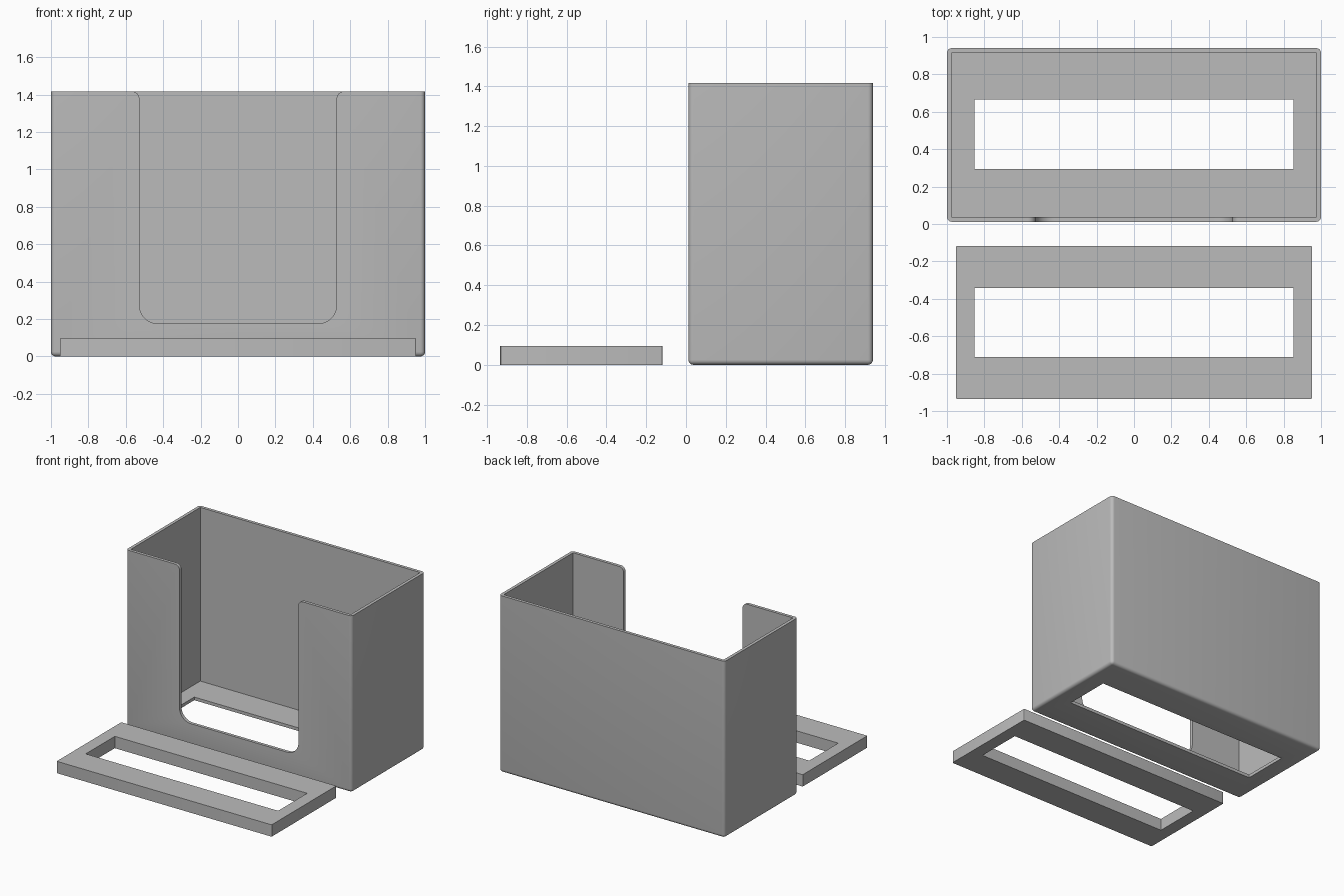
import bpy, bmesh, math

if "Cube" in bpy.data.objects:
    bpy.data.objects.remove(bpy.data.objects["Cube"])

grey = bpy.data.materials.new("grey plastic")
grey.diffuse_color = (0.5, 0.5, 0.5, 1)
grey.use_nodes = True
grey.node_tree.nodes["Principled BSDF"].inputs["Base Color"].default_value = grey.diffuse_color


def finish(name, bm):
    bmesh.ops.recalc_face_normals(bm, faces=bm.faces)
    mesh = bpy.data.meshes.new(name)
    bm.to_mesh(mesh)
    bm.free()
    obj = bpy.data.objects.new(name, mesh)
    bpy.context.collection.objects.link(obj)
    mesh.materials.append(grey)
    return obj


def block(name, lo, hi, radius=0, edge_rule=None, segments=5):
    """Box between two corners, rounding the edges the rule picks."""
    bm = bmesh.new()
    bmesh.ops.create_cube(bm, size=1)
    for v in bm.verts:
        v.co = [lo[i] if v.co[i] < 0 else hi[i] for i in range(3)]
    if radius:
        edges = [e for e in bm.edges if edge_rule(e)]
        bmesh.ops.bevel(bm, geom=edges, offset=radius, segments=segments,
                        profile=0.5, affect='EDGES')
    return finish(name, bm)


def arc(cx, cz, r, a0, a1, n=10):
    return [(cx + r * math.cos(math.radians(a0 + (a1 - a0) * i / n)),
             cz + r * math.sin(math.radians(a0 + (a1 - a0) * i / n)))
            for i in range(n + 1)]


def cut(obj, cutter):
    mod = obj.modifiers.new("cut", 'BOOLEAN')
    mod.operation = 'DIFFERENCE'
    mod.solver = 'EXACT'
    mod.object = cutter
    bpy.context.view_layer.objects.active = obj
    bpy.ops.object.modifier_apply(modifier=mod.name)
    bpy.data.objects.remove(cutter)


def smooth(obj):
    bpy.ops.object.select_all(action='DESELECT')
    obj.select_set(True)
    bpy.context.view_layer.objects.active = obj
    bpy.ops.object.shade_smooth_by_angle(angle=math.radians(30))


H = 1.417        # box height
WALL = 0.025
Y0, Y1 = 0.012, 0.94


def upright(e):
    return abs(e.verts[0].co.z - e.verts[1].co.z) > 0.01


def not_rim(e):
    return min(v.co.z for v in e.verts) < H - 0.01


# open box with rounded corners and bottom edges
box = block("dispenser_box", (-1, Y0, 0), (1, Y1, H), 0.025, not_rim)
cut(box, block("cavity", (-1 + WALL, Y0 + WALL, WALL), (1 - WALL, Y1 - WALL, H + 0.2)))
cut(box, block("floor_slot", (-0.853, 0.295, -0.1), (0.853, 0.665, 0.1)))

# front opening: rounded bottom corners, flared rounded lips at the rim
half = ([(0.567, H + 0.1)] + arc(0.567, H - 0.04, 0.04, 90, 180)
        + arc(0.427, 0.275, 0.1, 0, -90))
profile = half + [(-x, z) for x, z in reversed(half)]
bm = bmesh.new()
face = bm.faces.new([bm.verts.new((x, -0.05, z)) for x, z in profile])
ext = bmesh.ops.extrude_face_region(bm, geom=[face])
for v in ext["geom"]:
    if isinstance(v, bmesh.types.BMVert):
        v.co.y = 0.15
cut(box, finish("front_opening", bm))
smooth(box)

# separate slotted weight plate lying in front
plate = block("slotted_plate", (-0.953, -0.935, 0), (0.953, -0.117, 0.095), 0.008, upright, 3)
cut(plate, block("plate_slot", (-0.853, -0.71, -0.1), (0.853, -0.342, 0.2)))
smooth(plate)
